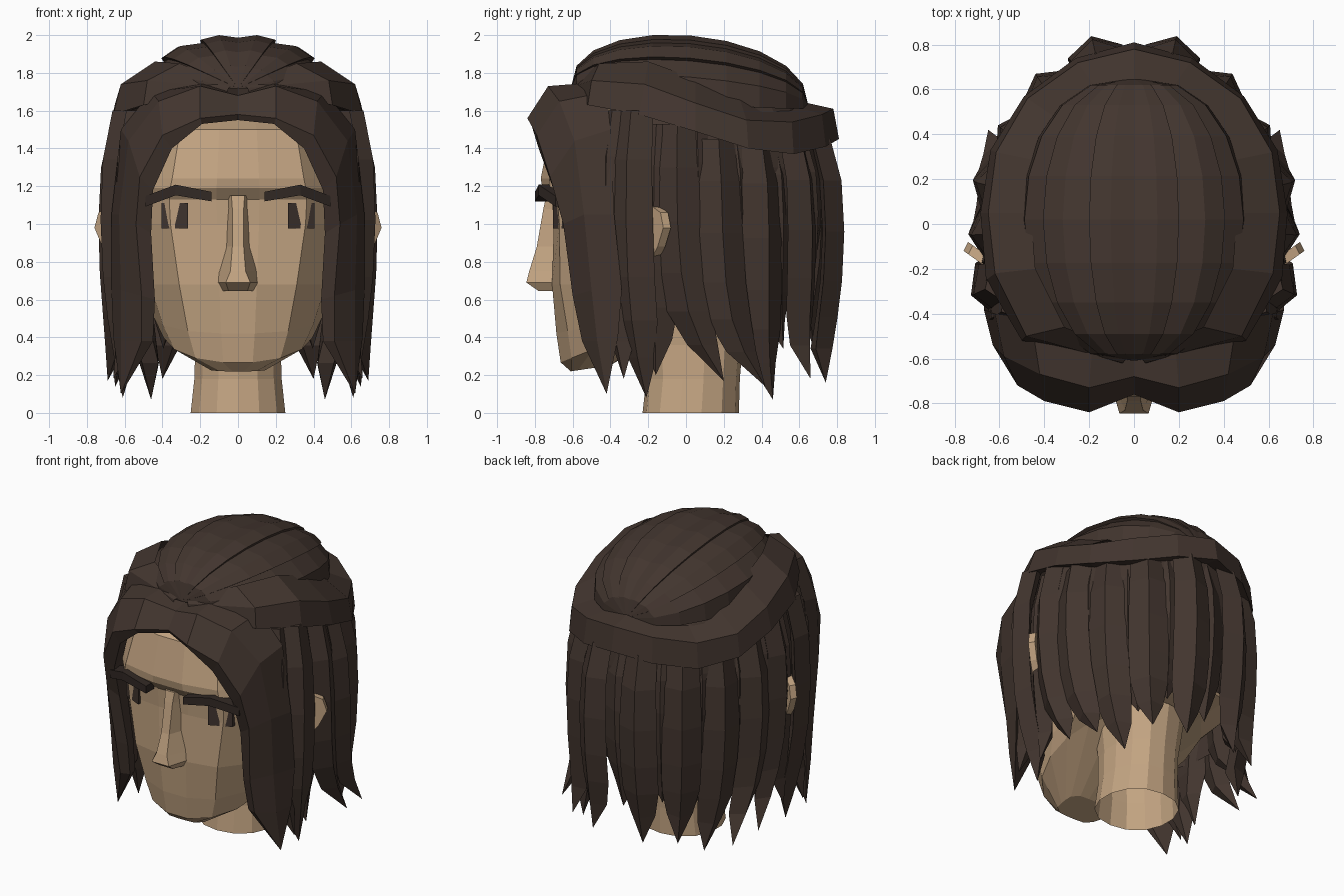
import bpy, bmesh, math
from mathutils import Vector


def material(name, rgb):
    m = bpy.data.materials.new(name)
    m.diffuse_color = (*rgb, 1)
    return m


SKIN = material("skin", (0.55, 0.375, 0.225))
HAIR = material("dark_brown_hair", (0.055, 0.036, 0.028))
EYE = material("eye_brown", (0.05, 0.034, 0.028))
BROW = material("brow_brown", (0.032, 0.022, 0.018))


def loft(name, rows, mat, closed=True, caps=True, mirror=False):
    """Skin a list of equal-length point rows into a flat-shaded mesh."""
    bm = bmesh.new()
    grid = [[bm.verts.new(p) for p in r] for r in rows]
    n = len(rows[0])
    for a, b in zip(grid, grid[1:]):
        for i in range(n if closed else n - 1):
            j = (i + 1) % n
            bm.faces.new((a[i], a[j], b[j], b[i]))
    if closed and caps:
        bm.faces.new(grid[0])
        bm.faces.new(grid[-1])
    bmesh.ops.remove_doubles(bm, verts=bm.verts, dist=0.0005)
    bmesh.ops.recalc_face_normals(bm, faces=bm.faces)
    me = bpy.data.meshes.new(name)
    bm.to_mesh(me)
    bm.free()
    me.materials.append(mat)
    ob = bpy.data.objects.new(name, me)
    bpy.context.collection.objects.link(ob)
    if mirror:
        ob.modifiers.new("mirror", "MIRROR").use_mirror_merge = False
    return ob


def ring(z, hw, yf, yb, tilt=0, power=4, n=16):
    """Rounded-square cross-section; tilt raises it toward the back."""
    pts = []
    for i in range(n):
        a = math.tau * (i + 0.5) / n
        c, s = math.cos(a), math.sin(a)
        k = (abs(c) ** power + abs(s) ** power) ** (-1 / power)
        y = (yf + yb) / 2 + (yb - yf) / 2 * s * k
        pts.append((hw * c * k, y, z + tilt * (y - yf)))
    return pts


# Head, from chin to crown
loft("head", [
    ring(0.22, 0.15, -0.61, -0.40, 0.15),
    ring(0.265, 0.40, -0.67, 0.15, 0.40, 2.1),
    ring(0.42, 0.45, -0.69, 0.40, 0.2, 2.5),
    ring(0.68, 0.50, -0.71, 0.56, 0, 3.3),
    ring(1.00, 0.56, -0.70, 0.62),
    ring(1.13, 0.57, -0.71, 0.64),
    ring(1.19, 0.57, -0.76, 0.64, 0, 3.6),
    ring(1.24, 0.56, -0.77, 0.64, 0, 3.3),
    ring(1.50, 0.50, -0.72, 0.60, 0, 3),
    ring(1.61, 0.38, -0.48, 0.46, 0, 3),
    ring(1.68, 0.20, -0.22, 0.22)], SKIN)

# Neck, open at the bottom
loft("neck", [ring(0.0, 0.255, -0.23, 0.28, 0, 2.2, 14),
              ring(0.18, 0.235, -0.21, 0.285, 0, 2.2, 14),
              ring(0.36, 0.23, -0.22, 0.30, 0, 2.2, 14),
              ring(0.62, 0.26, -0.24, 0.34, 0, 2.2, 14)], SKIN, caps=False)

# Nose: z, base half width, ridge half width, ridge y
loft("nose", [[(-w, -0.69, z), (-r, y, z), (r, y, z), (w, -0.69, z)]
              for z, w, r, y in [(1.15, 0.06, 0.035, -0.74), (1.08, 0.055, 0.03, -0.755),
                                 (0.88, 0.065, 0.03, -0.79), (0.75, 0.105, 0.04, -0.83),
                                 (0.69, 0.11, 0.065, -0.845), (0.645, 0.085, 0.05, -0.78)]], SKIN)

# Eyes
loft("eye", [[(x, y, 0.975), (x, y, 1.11), (x, y + 0.06, 1.11), (x, y + 0.06, 0.975)]
             for x, y in [(0.265, -0.705), (0.405, -0.64)]], EYE, mirror=True)

# Eyebrows
loft("eyebrow", [[(x, y, z - h), (x, y, z + h), (x, y + 0.09, z + h), (x, y + 0.09, z - h)]
                 for x, y, z, h in [(0.14, -0.80, 1.145, 0.025), (0.33, -0.78, 1.18, 0.028),
                                    (0.49, -0.69, 1.12, 0.028)]], BROW, mirror=True)

# Ears: outline leaning outward and back
ear = [(0, 0.80), (0.45, 0.78), (0.8, 0.88), (1, 0.98), (0.9, 1.06), (0.55, 1.10), (0, 1.06)]
loft("ear", [[(0.55 + 0.21 * u + dx, -0.27 + 0.15 * u + dy, z) for u, z in ear]
             for dx, dy in [(0, 0), (-0.02, 0.04)]], SKIN, mirror=True)


# Hair underlayer wrapping the sides and back of the skull
def scalp(z, rx, ry):
    return [(rx * math.cos(a), ry * math.sin(a), z)
            for a in [math.radians(-40 + 260 * i / 18) for i in range(19)]]


loft("hair_underlayer", [scalp(0.62, 0.60, 0.66), scalp(1.0, 0.645, 0.73), scalp(1.3, 0.645, 0.73),
                         scalp(1.5, 0.60, 0.70), scalp(1.62, 0.52, 0.62)], HAIR, closed=False)


# Crown: combed-back strands converging at the front and back
def crown(t, a, lift):
    s = max(math.sin(t), 0.0)
    y = -0.63 * math.cos(t) + 0.02
    base = 1.67 - 0.08 * y
    return (0.52 * s ** 0.8 * math.sin(a) * lift, y,
            base + 0.32 * s ** 0.85 * math.cos(a) * lift)


columns = [(0, 0.985), (11, 1.05), (22, 1.03), (22.5, 0.97), (36, 1.04), (50, 1.02),
           (50.5, 0.96), (70, 1.0), (95, 0.97)]
loft("crown_strands", [[crown(math.pi * i / 10, math.radians(a), l) for a, l in columns]
                       for i in range(11)], HAIR, closed=False, mirror=True)

# Swept band running from the parting around the back of the head
band = [((0.06, -0.62, 1.69), (0.05, -0.62, 1.72), (0.02, -0.58, 1.74)),
        ((0.50, -0.52, 1.63), (0.48, -0.50, 1.76), (0.31, -0.46, 1.85)),
        ((0.66, -0.25, 1.58), (0.62, -0.22, 1.74), (0.44, -0.20, 1.86)),
        ((0.685, 0.05, 1.49), (0.65, 0.05, 1.64), (0.46, 0.05, 1.77)),
        ((0.64, 0.33, 1.40), (0.615, 0.32, 1.55), (0.42, 0.28, 1.68)),
        ((0.49, 0.57, 1.37), (0.475, 0.56, 1.54), (0.30, 0.44, 1.62)),
        ((0.26, 0.74, 1.41), (0.25, 0.72, 1.58), (0.14, 0.56, 1.63)),
        ((0, 0.81, 1.45), (0, 0.78, 1.61), (0, 0.60, 1.65))]
loft("swept_band", [[(l[0] * 0.86, l[1] * 0.86, l[2] + 0.02), l, m, u] for l, m, u in band],
     HAIR, closed=False, mirror=True)

# Front curtains framing the face: inside, face edge, front ridge, outer ridge, back edge
curtain = [
    [(0, -0.68, 1.56), (0, -0.74, 1.55), (0, -0.76, 1.58), (0, -0.68, 1.68), (0, -0.48, 1.72)],
    [(0.20, -0.69, 1.55), (0.19, -0.82, 1.53), (0.20, -0.84, 1.56), (0.20, -0.73, 1.73), (0.18, -0.48, 1.75)],
    [(0.37, -0.66, 1.42), (0.35, -0.78, 1.40), (0.40, -0.79, 1.47), (0.42, -0.67, 1.65), (0.46, -0.42, 1.70)],
    [(0.47, -0.58, 1.20), (0.45, -0.70, 1.18), (0.52, -0.72, 1.25), (0.58, -0.59, 1.44), (0.62, -0.40, 1.50)],
    [(0.48, -0.52, 0.95), (0.46, -0.63, 0.95), (0.54, -0.65, 1.00), (0.63, -0.54, 1.05), (0.67, -0.38, 1.05)],
    [(0.46, -0.48, 0.60), (0.44, -0.57, 0.60), (0.51, -0.60, 0.62), (0.62, -0.50, 0.65), (0.67, -0.34, 0.65)],
    [(0.46, -0.46, 0.38), (0.45, -0.53, 0.38), (0.51, -0.55, 0.38), (0.62, -0.47, 0.38), (0.66, -0.36, 0.40)],
    [(0.62, -0.42, 0.10)] * 5]
loft("front_curtain", curtain, HAIR, mirror=True)


# Hanging locks: diamond section with an outward ridge, tapering to a tip
def lock(name, mid, tip, width, depth=0.07):
    x, y = mid
    n = Vector((x, y * 0.9, 0)).normalized()
    t = Vector((-n.y, n.x, 0))
    tipv = Vector(tip)
    top = 1.60 if y < -0.2 else 1.53 if y < 0.1 else 1.45
    rows = []
    # height fraction from tip to top, scale, width, drift toward the tip
    for f, s, w, blend in [(1, 0.91, 0.8, 0), (0.83, 0.98, 0.92, 0), (0.62, 1, 1, 0.02),
                           (0.42, 0.995, 1, 0.10), (0.27, 0.98, 0.95, 0.25), (0.14, 0.97, 0.65, 0.53)]:
        r = Vector((x * s, y * s, tip[2] + f * (top - tip[2])))
        r.xy = r.xy.lerp(tipv.xy, blend)
        c = r - n * depth
        rows.append([c - t * width * w, r, c + t * width * w, c - n * depth * 0.7])
    rows.append([tipv] * 4)
    loft(name, rows, HAIR, mirror=True)


outer = [((0.73, -0.32), (0.61, -0.21, 0.08)), ((0.74, -0.05), (0.69, 0.20, 0.17)),
         ((0.72, 0.19), (0.65, 0.42, 0.14)), ((0.61, 0.44), (0.46, 0.46, 0.07)),
         ((0.44, 0.67), (0.40, 0.66, 0.18)), ((0.19, 0.84), (0.19, 0.74, 0.16))]
for i, (m, tip) in enumerate(outer):
    lock(f"outer_lock_{i + 1}", m, tip, 0.125)

# Shorter locks filling in behind the outer layer
ends = outer + [((-0.19, 0.84), (-0.19, 0.74, 0.16))]
for i, ((a, ta), (b, tb)) in enumerate(zip(ends, ends[1:])):
    m = ((a[0] + b[0]) * 0.465, (a[1] + b[1]) * 0.465)
    tip = ((ta[0] + tb[0]) * 0.46, (ta[1] + tb[1]) * 0.46, 0.34 if i % 2 else 0.42)
    if i == 0:
        tip = (0.63, -0.16, 0.20)
    lock(f"inner_lock_{i + 1}", m, tip, 0.12, 0.06)
lock("temple_lock", (0.65, -0.43), (0.66, -0.33, 0.18), 0.11)
